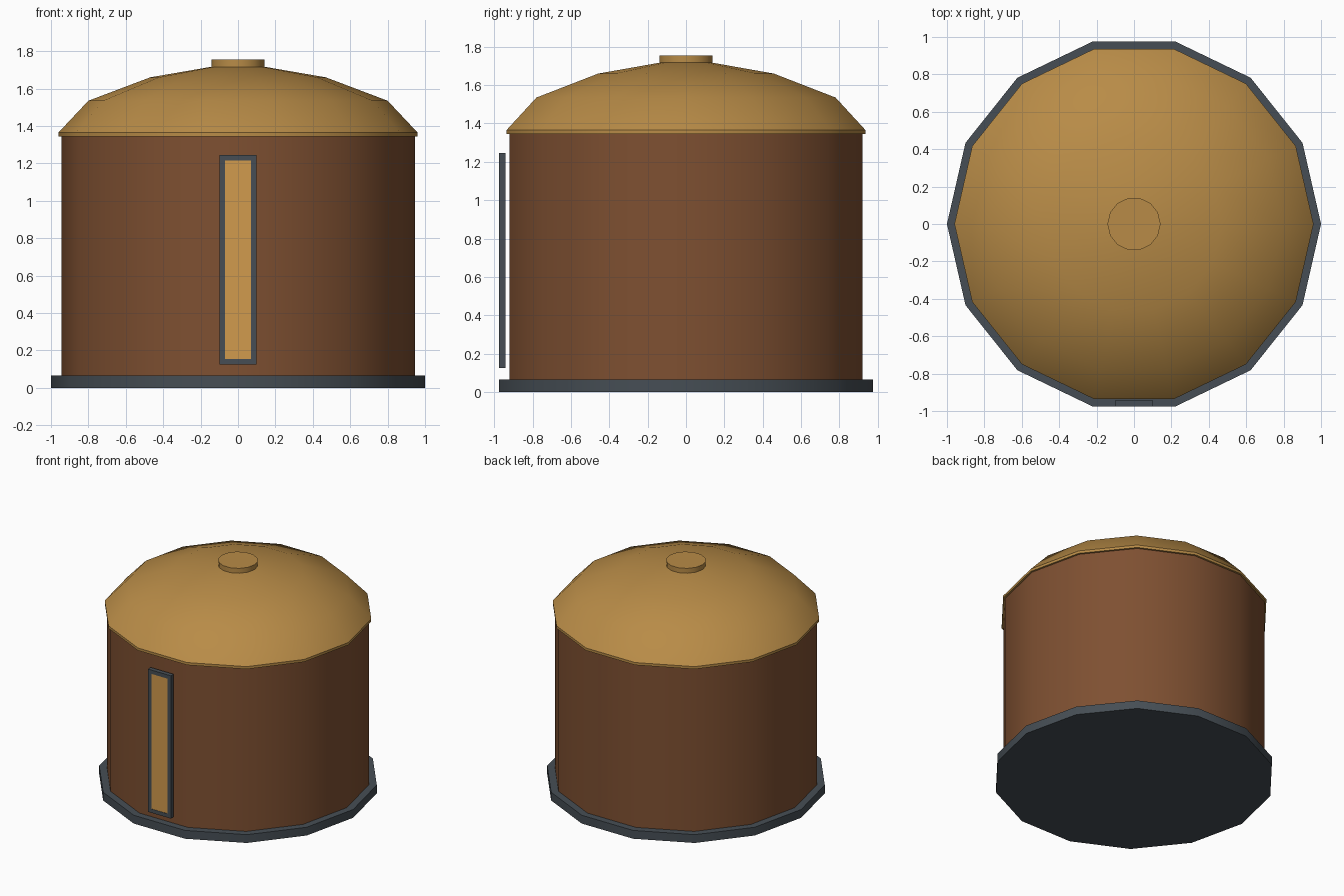
import bpy
import bmesh
import math

SIDES = 14

if "Cube" in bpy.data.objects:
    bpy.data.objects.remove(bpy.data.objects["Cube"], do_unlink=True)


def material(name, colour):
    mat = bpy.data.materials.new(name)
    mat.use_nodes = True
    rgba = (*colour, 1.0)
    mat.diffuse_color = rgba
    mat.node_tree.nodes["Principled BSDF"].inputs["Base Color"].default_value = rgba
    return mat


slate = material("slate grey", (0.061, 0.076, 0.09))
rust = material("rust brown", (0.21, 0.08, 0.031))
ochre = material("ochre", (0.48, 0.26, 0.063))
amber = material("amber", (0.64, 0.325, 0.075))


def add_object(name, bm, mat, smooth=False):
    bmesh.ops.recalc_face_normals(bm, faces=bm.faces)
    mesh = bpy.data.meshes.new(name)
    bm.to_mesh(mesh)
    bm.free()
    mesh.materials.append(mat)
    obj = bpy.data.objects.new(name, mesh)
    bpy.context.collection.objects.link(obj)
    if smooth:
        bpy.ops.object.select_all(action="DESELECT")
        obj.select_set(True)
        bpy.context.view_layer.objects.active = obj
        bpy.ops.object.shade_smooth_by_angle(angle=math.radians(30))
    return obj


def lathe(name, profile, mat):
    """Closed many-sided solid through (radius, height) rings."""
    bm = bmesh.new()
    rings = []
    for r, z in profile:
        angles = [math.tau * i / SIDES for i in range(SIDES)]
        rings.append([bm.verts.new((r * math.cos(a), r * math.sin(a), z)) for a in angles])
    for low, high in zip(rings, rings[1:]):
        for i in range(SIDES):
            j = (i + 1) % SIDES
            bm.faces.new((low[i], low[j], high[j], high[i]))
    bm.faces.new(rings[0])
    bm.faces.new(rings[-1])
    return add_object(name, bm, mat, smooth=True)


def box(name, x, y, z, mat):
    """Box from (min, max) ranges."""
    bm = bmesh.new()
    bmesh.ops.create_cube(bm, size=1)
    for v in bm.verts:
        v.co = [(lo + hi) / 2 + c * (hi - lo) for c, (lo, hi) in zip(v.co, (x, y, z))]
    return add_object(name, bm, mat)


# Round body: plinth, wall, domed roof and its cap
lathe("base_plinth", [(1.0, 0), (1.0, 0.065)], slate)
lathe("wall", [(0.945, 0.06), (0.945, 1.35)], rust)
lathe("roof", [(0.96, 1.345), (0.96, 1.365), (0.8, 1.535), (0.47, 1.66), (0.14, 1.717)], ochre)
lathe("roof_cap", [(0.142, 1.71), (0.142, 1.755)], ochre)

# Tall narrow window: frame bars around a pane
depth = (-0.975, -0.94)
bottom, top, half, bar = 0.125, 1.245, 0.1, 0.03
for side, sign in (("left", 1), ("right", -1)):
    edges = sorted((sign * half, sign * (half - bar)))
    box(f"window_frame_{side}", edges, depth, (bottom, top), slate)
inner = (bar - half, half - bar)
box("window_frame_bottom", inner, depth, (bottom, bottom + bar), slate)
box("window_frame_top", inner, depth, (top - bar, top), slate)
box("window_pane", inner, (-0.972, -0.942), (bottom + bar, top - bar), amber)
